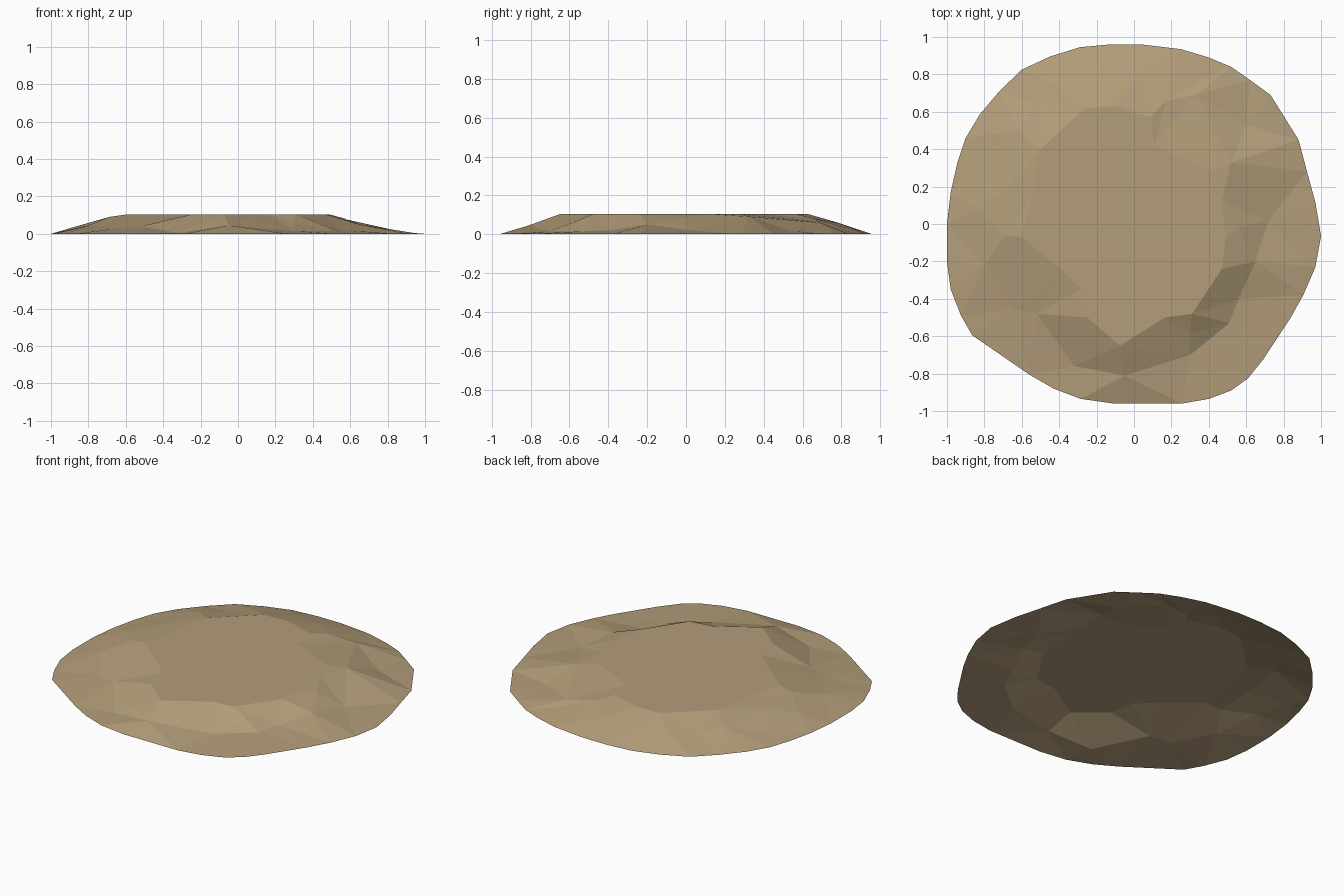
import bpy
from mathutils import Vector
from mathutils.geometry import delaunay_2d_cdt

# Ground outline of the low mound (z = 0)
rim = [(-.13, .96), (.04, .96), (.25, .935), (.40, .89), (.52, .84), (.62, .77),
       (.73, .69), (.88, .45), (.925, .28), (.97, .115), (1, -.065), (.97, -.23),
       (.905, -.38), (.835, -.505), (.69, -.725), (.61, -.825), (.52, -.89),
       (.40, -.935), (.255, -.96), (-.11, -.96), (-.285, -.935), (-.43, -.88),
       (-.56, -.805), (-.865, -.595), (-.925, -.49), (-.98, -.35), (-1, -.2),
       (-1, 0), (-.98, .17), (-.945, .325), (-.9, .46), (-.825, .585),
       (-.72, .71), (-.6, .825), (-.45, .895), (-.29, .945)]

# Uneven foot and shoulder points of the slope (x, y, z)
slope = [(.03, .79, .055), (.35, .77, .03), (.17, .66, .08), (.33, .69, .06),
         (.60, .53, .02), (.52, .33, .09), (.72, .02, .02), (.56, -.02, .085),
         (.65, -.2, .05), (.56, -.4, .02), (.51, -.53, .015), (.3, -.7, .015),
         (.30, -.58, .06), (-.05, -.81, .045), (-.32, -.76, .005),
         (-.52, -.48, .04), (-.64, -.455, .03), (-.8, -.22, .045),
         (-.69, -.06, .09), (-.83, .08, .05), (-.68, .2, .085),
         (-.87, .33, .015), (-.62, .5, .07), (-.53, .64, .045),
         (-.38, .72, .06), (-.2, .78, .06)]

# Edge of the flat top
top = [(-.41, .37), (-.5, .4), (-.26, .62), (-.1, .63), (.09, .57), (.11, .42),
       (.42, .28), (.47, .13), (.49, -.08), (.47, -.24), (.31, -.48),
       (.165, -.5), (-.075, -.65), (-.25, -.5), (-.28, -.345), (-.375, -.255),
       (-.6, -.07), (-.54, .16)]

points = ([Vector((x, y, 0)) for x, y in rim] + [Vector(p) for p in slope]
          + [Vector((x, y, .103)) for x, y in top])
n, t0 = len(rim), len(rim) + len(slope)
edges = [(i, (i + 1) % n) for i in range(n)]
edges += [(t0 + i, t0 + (i + 1) % len(top)) for i in range(len(top))]

# Triangulate into one open-bottomed, faceted shell
co, _, faces, orig, _, _ = delaunay_2d_cdt([p.xy for p in points], edges, [], 1, 1e-5)
verts = [(c.x, c.y, points[o[0]].z if o else 0) for c, o in zip(co, orig)]
mesh = bpy.data.meshes.new("rock_mound")
mesh.from_pydata(verts, [], faces)
mound = bpy.data.objects.new("rock_mound", mesh)
bpy.context.collection.objects.link(mound)

# Plain sandy stone
sand = bpy.data.materials.new("sandy_stone")
sand.diffuse_color = (.45, .34, .195, 1)
mesh.materials.append(sand)
mesh.update()
